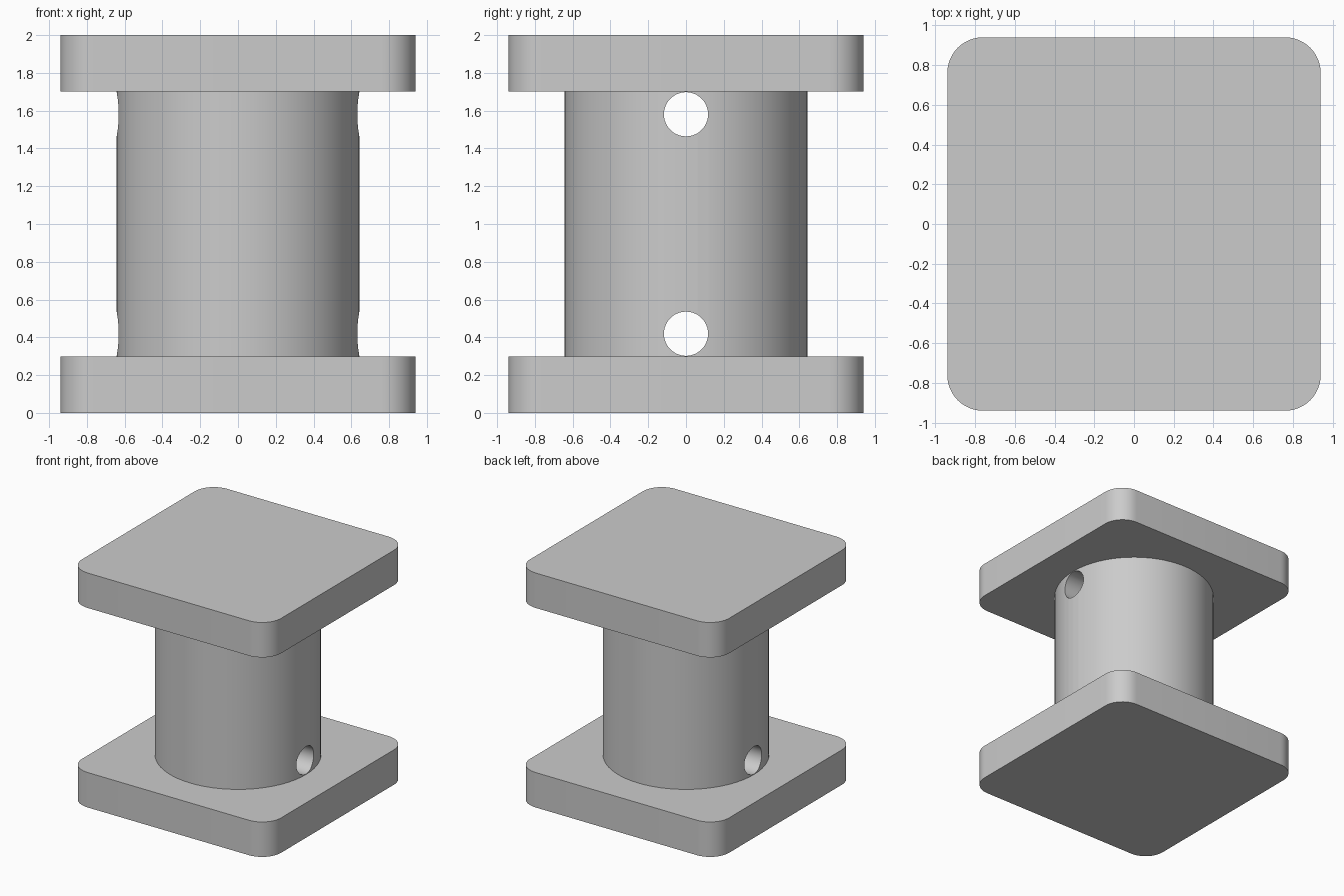
import bpy, math
from math import radians

cube = bpy.data.objects.get("Cube")
if cube:
    bpy.data.objects.remove(cube, do_unlink=True)

HALF, THICK, CORNER = 0.94, 0.298, 0.18
CORE_R, HOLE_R, HOLE_Z = 0.643, 0.117, 0.419

grey = bpy.data.materials.new("plain grey")
grey.use_nodes = True
colour = (0.6, 0.6, 0.6, 1)
grey.diffuse_color = colour
grey.node_tree.nodes["Principled BSDF"].inputs["Base Color"].default_value = colour


def finish(obj, name):
    obj.name = name
    obj.data.materials.clear()
    obj.data.materials.append(grey)
    bpy.ops.object.select_all(action="DESELECT")
    obj.select_set(True)
    bpy.context.view_layer.objects.active = obj


def apply_modifiers(obj):
    for mod in list(obj.modifiers):
        bpy.ops.object.modifier_apply(modifier=mod.name)


def plate(name, z):
    """Square flange with rounded vertical corners."""
    bpy.ops.mesh.primitive_cube_add(size=1, location=(0, 0, z))
    obj = bpy.context.object
    obj.scale = (2 * HALF, 2 * HALF, THICK)
    bpy.ops.object.transform_apply(location=False, rotation=False, scale=True)
    finish(obj, name)
    # Weight only the vertical edges for the bevel
    weight = obj.data.attributes.new("bevel_weight_edge", "FLOAT", "EDGE")
    for edge in obj.data.edges:
        a, b = (obj.data.vertices[i].co for i in edge.vertices)
        weight.data[edge.index].value = float(abs(a.z - b.z) > THICK / 2)
    bevel = obj.modifiers.new("round corners", "BEVEL")
    bevel.limit_method = "WEIGHT"
    bevel.width = CORNER
    bevel.segments = 12
    apply_modifiers(obj)
    bpy.ops.object.shade_smooth_by_angle(angle=radians(30))


# Flanges
plate("bottom_plate", THICK / 2)
plate("top_plate", 2 - THICK / 2)

# Round core between the flanges
bpy.ops.mesh.primitive_cylinder_add(vertices=64, radius=CORE_R,
                                    depth=2 - 2 * THICK, location=(0, 0, 1))
core = bpy.context.object

# Cross holes drilled through the core from side to side
drills = []
for z in (HOLE_Z, 2 - HOLE_Z):
    bpy.ops.mesh.primitive_cylinder_add(vertices=48, radius=HOLE_R, depth=2,
                                        location=(0, 0, z),
                                        rotation=(0, radians(90), 0))
    drill = bpy.context.object
    finish(drill, "hole_cutter")
    drill.hide_render = True
    drills.append(drill)
    cut = core.modifiers.new("hole", "BOOLEAN")
    cut.operation = "DIFFERENCE"
    cut.solver = "EXACT"
    cut.object = drill

finish(core, "core")
apply_modifiers(core)
for drill in drills:
    bpy.data.objects.remove(drill, do_unlink=True)
bpy.ops.object.shade_smooth_by_angle(angle=radians(30))
